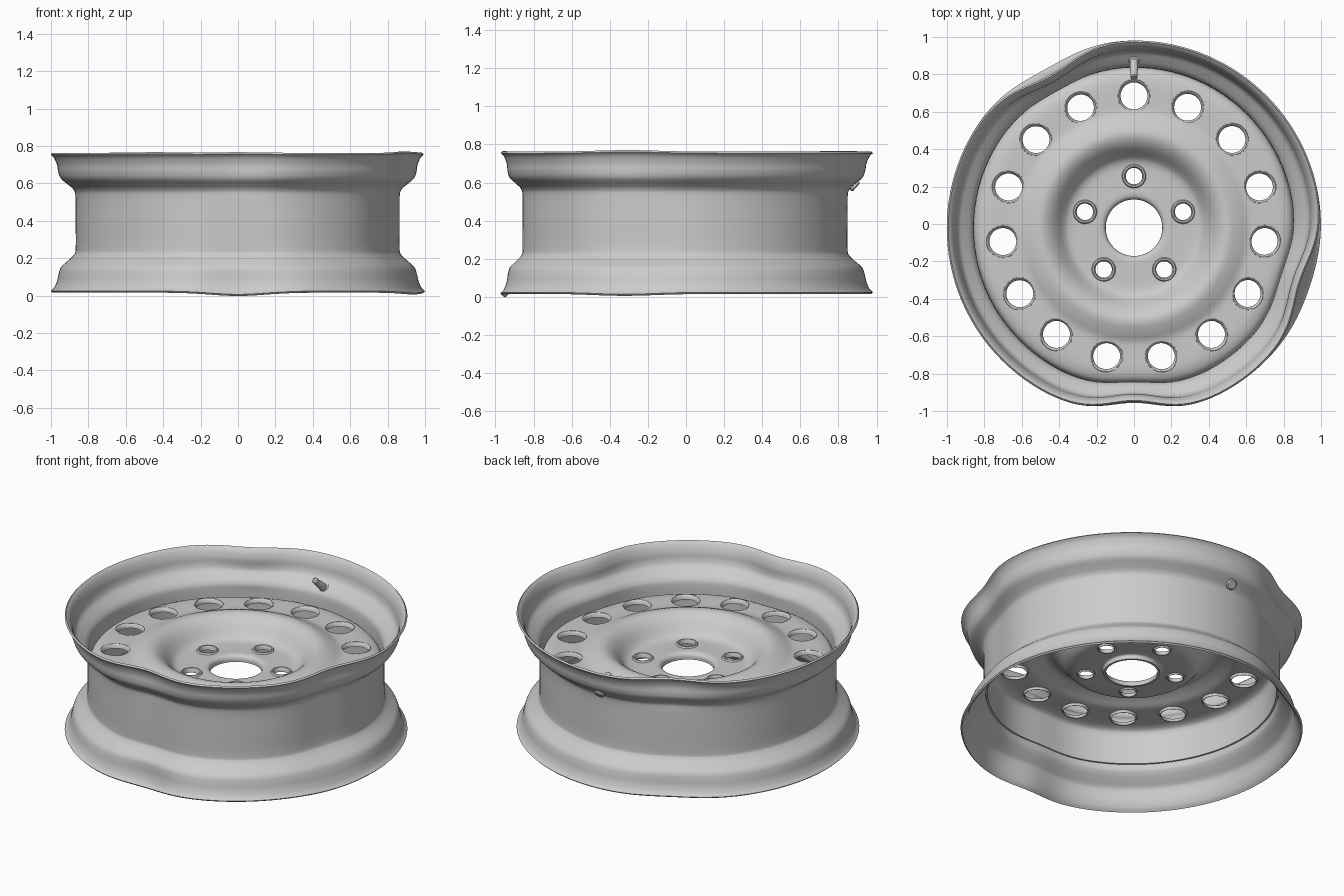
import bpy, bmesh, math
from mathutils import Vector, Matrix

if "Cube" in bpy.data.objects:
    bpy.data.objects.remove(bpy.data.objects["Cube"])

CY = -0.02   # wheel axis sits slightly off centre because of the dents

# dents: angle, width (degrees), depth at top / barrel / bottom, lip push up / down
DENTS = [(-90, 12.5, 0.07, 0.032, 0.065, 0.004, 0.018),
         (-18, 14, 0.065, 0.03, 0.01, 0.008, 0.010),
         (119, 14, 0.07, 0.015, 0.03, 0.004, 0.000)]


def smooth(a, b, v):
    t = max(0, min(1, (v - a) / (b - a)))
    return t * t * (3 - 2 * t)


def dent(co):
    r = math.hypot(co.x, co.y)
    if r < 0.3:
        return co
    a = math.degrees(math.atan2(co.y, co.x))
    up, low = smooth(0.5, 0.74, co.z), 1 - smooth(0.04, 0.28, co.z)
    dr = dz = 0
    for ang, w, top, mid, bot, lift, drop in DENTS:
        d = (a - ang + 180) % 360 - 180
        g = math.exp(-(d / w) ** 2)
        dr += g * (mid + (top - mid) * up + (bot - mid) * low)
        dz += g * (lift * smooth(0.68, 0.76, co.z) - drop * (1 - smooth(0.02, 0.1, co.z)))
    k = 1 - dr * min(1, (r / 0.86) ** 9) / r
    return Vector((co.x * k, co.y * k, co.z + dz))


def spline(pts, n=4):
    """Smooth curve through profile points."""
    p = [Vector(q) for q in pts]
    p = [2 * p[0] - p[1]] + p + [2 * p[-1] - p[-2]]
    out = []
    for i in range(1, len(p) - 2):
        a, b, c, d = p[i - 1:i + 3]
        for j in range(n):
            t = j / n
            out.append(0.5 * (2 * b + (c - a) * t + (2 * a - 5 * b + 4 * c - d) * t * t
                              + (3 * b - a - 3 * c + d) * t ** 3))
    return out + [p[-2]]


def lathe(bm, prof, seg, at=(0, 0, 0)):
    rings = [[bm.verts.new((at[0] + p[0] * math.cos(2 * math.pi * i / seg),
                            at[1] + p[0] * math.sin(2 * math.pi * i / seg), at[2] + p[1]))
              for i in range(seg)] for p in prof]
    for a, b in zip(rings, rings[1:]):
        for i in range(seg):
            j = (i + 1) % seg
            bm.faces.new((a[i], a[j], b[j], b[i]))


def make(name, bm):
    bmesh.ops.recalc_face_normals(bm, faces=bm.faces)
    me = bpy.data.meshes.new(name)
    bm.to_mesh(me)
    bm.free()
    ob = bpy.data.objects.new(name, me)
    bpy.context.collection.objects.link(ob)
    return ob


def finish(ob, thick=0, cutter=None, bend=True):
    """Give sheet thickness, cut holes, then dent and shade."""
    if thick:
        m = ob.modifiers.new("sheet", 'SOLIDIFY')
        m.thickness, m.offset = thick, 0
    if cutter:
        m = ob.modifiers.new("holes", 'BOOLEAN')
        m.object, m.operation, m.solver = cutter, 'DIFFERENCE', 'EXACT'
    dg = bpy.context.evaluated_depsgraph_get()
    me = bpy.data.meshes.new_from_object(ob.evaluated_get(dg))
    ob.modifiers.clear()
    ob.data = me
    for v in me.vertices:
        co = dent(v.co) if bend else v.co.copy()
        v.co = co + Vector((0, CY, 0))
    bpy.ops.object.select_all(action='DESELECT')
    ob.select_set(True)
    bpy.context.view_layer.objects.active = ob
    bpy.ops.object.shade_smooth_by_angle(angle=math.radians(40))


def circle(n, r, z):
    return [(r * math.cos(math.pi / 2 + 2 * math.pi * i / n),
             r * math.sin(math.pi / 2 + 2 * math.pi * i / n), z) for i in range(n)]


# rim barrel with both flanges
bm = bmesh.new()
lathe(bm, spline([(0.997, 0.758), (0.978, 0.738), (0.962, 0.70), (0.955, 0.66), (0.94, 0.627),
                  (0.905, 0.598), (0.875, 0.57), (0.863, 0.53), (0.862, 0.39), (0.862, 0.25),
                  (0.872, 0.215), (0.905, 0.182), (0.94, 0.15), (0.953, 0.115), (0.962, 0.075),
                  (0.978, 0.04), (0.997, 0.02)]), 160)
finish(make("rim", bm), 0.012)

# hole positions
vents = circle(15, 0.705, 0.5)
lugs = circle(5, 0.276, 0.42)

# cutter for vent holes and lug holes
bm = bmesh.new()
for pts, r in ((vents, 0.083), (lugs, 0.056)):
    for p in pts:
        bmesh.ops.create_cone(bm, cap_ends=True, segments=32, radius1=r, radius2=r,
                              depth=0.16, matrix=Matrix.Translation(p))
cutter = make("hole_cutter", bm)
cutter.hide_render = True

# pressed wheel disc with central dish, bore lip and outer skirt
bm = bmesh.new()
lathe(bm, spline([(0.158, 0.385), (0.16, 0.408), (0.178, 0.42), (0.23, 0.42), (0.3, 0.42),
                  (0.345, 0.425), (0.38, 0.445), (0.43, 0.505), (0.47, 0.535), (0.51, 0.543),
                  (0.56, 0.527), (0.61, 0.505), (0.66, 0.50), (0.75, 0.50), (0.8, 0.495),
                  (0.835, 0.48), (0.849, 0.455), (0.852, 0.42), (0.852, 0.26)]), 120)
finish(make("wheel_disc", bm), 0.014, cutter)
bpy.data.objects.remove(cutter)

# rolled edges of the vent holes
bm = bmesh.new()
for p in vents:
    lathe(bm, [(0.088, 0.006), (0.082, 0.003), (0.077, -0.006), (0.074, -0.02)], 32, p)
finish(make("vent_hole_edges", bm), 0.004)

# raised seats of the lug holes
bm = bmesh.new()
for p in lugs:
    lathe(bm, [(0.064, 0.004), (0.058, 0.014), (0.052, 0.014), (0.047, 0.0), (0.046, -0.012)], 32, p)
finish(make("lug_hole_seats", bm), 0.004)

# valve stem through the upper rim wall
bm = bmesh.new()
lathe(bm, [(0.0005, -0.02), (0.026, -0.02), (0.032, -0.014), (0.032, 0.008), (0.022, 0.016),
           (0.022, 0.07), (0.019, 0.076), (0.019, 0.125), (0.013, 0.13), (0.0005, 0.13)], 24)
tilt = Vector((0, -0.1, 0.09)).to_track_quat('Z', 'Y').to_matrix().to_4x4()
bmesh.ops.transform(bm, verts=bm.verts,
                    matrix=Matrix.Translation((0, 0.899, 0.588)) @ tilt)
finish(make("valve_stem", bm), bend=False)
